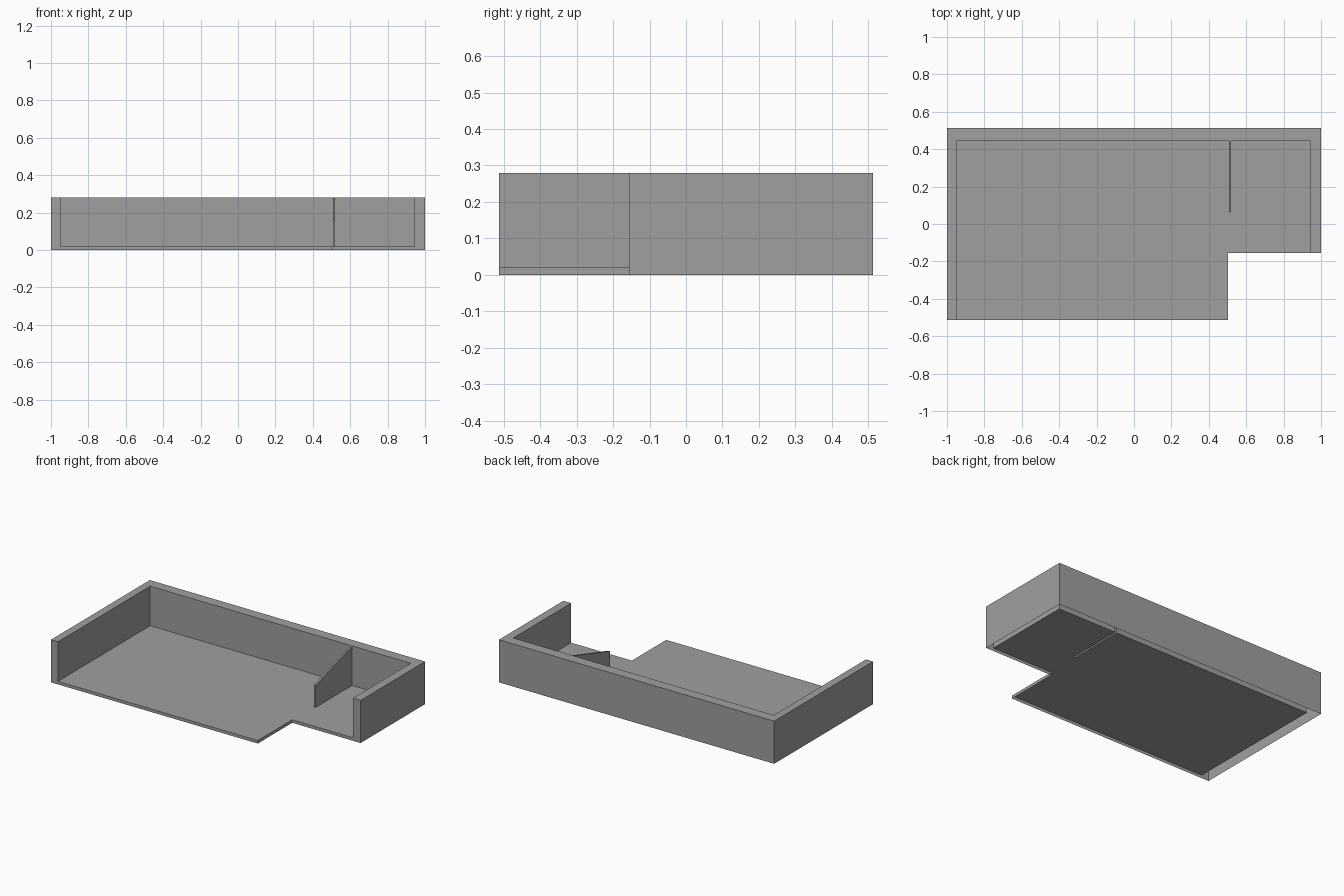
import bpy
import bmesh

cube = bpy.data.objects.get("Cube")
if cube:
    bpy.data.objects.remove(cube, do_unlink=True)

# Main dimensions
TOP, FLOOR, PART_FRONT = 0.28, 0.02, 0.165
FRONT, BACK, NOTCH_Y, NOTCH_X = -0.513, 0.513, -0.156, 0.503
IN_L, IN_R, IN_B = -0.949, 0.944, 0.444
P_L, P_R, P_Y = 0.507, 0.518, 0.064

grey = bpy.data.materials.new("plain_grey")
grey.use_nodes = True
GREY = (0.35, 0.35, 0.35, 1)
grey.diffuse_color = GREY
grey.node_tree.nodes["Principled BSDF"].inputs["Base Color"].default_value = GREY


def ribbon(bm, path, lo, hi):
    """Upright faces along a path; hi is one height or one per point."""
    tops = hi if isinstance(hi, list) else [hi] * len(path)
    for (p, q), (a, b) in zip(zip(path, path[1:]), zip(tops, tops[1:])):
        corners = [(*p, lo), (*q, lo), (*q, b), (*p, a)]
        bm.faces.new([bm.verts.new(c) for c in corners])


def sheet(bm, path, heights):
    tops = heights if isinstance(heights, list) else [heights] * len(path)
    bm.faces.new([bm.verts.new((*p, z)) for p, z in zip(path, tops)])


def finish(name, bm):
    bmesh.ops.remove_doubles(bm, verts=bm.verts, dist=0.0001)
    mesh = bpy.data.meshes.new(name)
    bm.to_mesh(mesh)
    bm.free()
    mesh.materials.append(grey)
    obj = bpy.data.objects.new(name, mesh)
    bpy.context.collection.objects.link(obj)
    return obj


outer = [(1, NOTCH_Y), (1, BACK), (-1, BACK), (-1, FRONT)]
inner_main = [(IN_L, FRONT), (IN_L, IN_B), (P_L, IN_B)]
inner_side = [(P_R, IN_B), (IN_R, IN_B), (IN_R, NOTCH_Y)]
divider = [(P_L, IN_B), (P_L, P_Y), (P_R, P_Y), (P_R, IN_B)]
front_edge = [(IN_L, FRONT), (NOTCH_X, FRONT), (NOTCH_X, NOTCH_Y), (IN_R, NOTCH_Y)]

# Hollow three-sided wall, open underneath, with end caps and a flat rim
bm = bmesh.new()
ribbon(bm, outer + inner_main[:1], 0, TOP)
ribbon(bm, [inner_side[-1], outer[0]], 0, TOP)
ribbon(bm, inner_main, FLOOR, TOP)
ribbon(bm, inner_side, FLOOR, TOP)
sheet(bm, outer + inner_main + inner_side, TOP)
finish("perimeter_wall", bm)

# Thin partition with a sloping top
bm = bmesh.new()
slope = [TOP, PART_FRONT, PART_FRONT, TOP]
ribbon(bm, divider, FLOOR, slope)
sheet(bm, divider, slope)
finish("partition", bm)

# Floor sheet slotted under the partition, with a lip along the open front
bm = bmesh.new()
ribbon(bm, front_edge, 0, FLOOR)
outline = front_edge + inner_side[1::-1] + divider[2:0:-1] + inner_main[:0:-1]
sheet(bm, outline, FLOOR)
finish("floor", bm)
